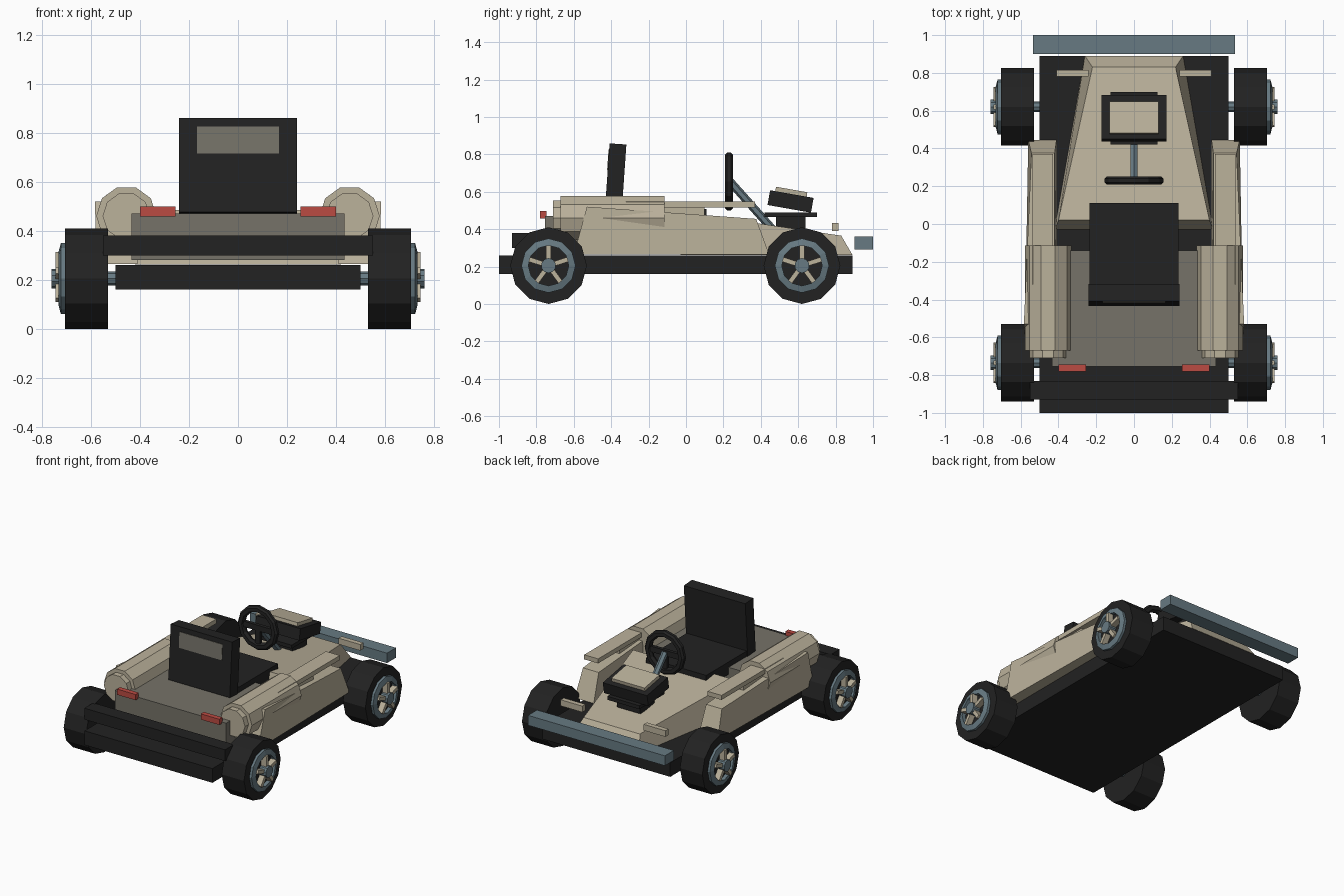
import bpy, bmesh, math
from mathutils import Vector, Matrix

if "Cube" in bpy.data.objects:
    bpy.data.objects.remove(bpy.data.objects["Cube"])


def mat(name, rgb):
    m = bpy.data.materials.new(name)
    m.diffuse_color = (*rgb, 1)
    m.use_nodes = True
    m.node_tree.nodes["Principled BSDF"].inputs["Base Color"].default_value = m.diffuse_color
    return m


CREAM = mat("cream paint", (0.50, 0.445, 0.33))
BLACK = mat("black rubber", (0.016, 0.016, 0.016))
BLUE = mat("blue grey metal", (0.135, 0.195, 0.225))
GREY = mat("warm grey", (0.18, 0.17, 0.14))
RED = mat("red lamp", (0.50, 0.07, 0.055))


def finish(name, bm, material):
    bmesh.ops.recalc_face_normals(bm, faces=bm.faces)
    me = bpy.data.meshes.new(name)
    bm.to_mesh(me)
    bm.free()
    me.materials.append(material)
    ob = bpy.data.objects.new(name, me)
    bpy.context.collection.objects.link(ob)
    return ob


def box(name, x, y, z, material, rot=None):
    """Box between ranges, optionally rotated about its centre."""
    bm = bmesh.new()
    bmesh.ops.create_cube(bm, size=1)
    size = [r[1] - r[0] for r in (x, y, z)]
    mid = Vector([(r[0] + r[1]) / 2 for r in (x, y, z)])
    m = Matrix.Translation(mid) @ (rot or Matrix()) @ Matrix.Diagonal((*size, 1))
    bm.transform(m)
    return finish(name, bm, material)


def rod(name, a, b, r, n, material, turn=0.0):
    """Prism with n sides from point a to point b."""
    a, b = Vector(a), Vector(b)
    d = b - a
    bm = bmesh.new()
    bmesh.ops.create_cone(bm, cap_ends=True, segments=n, radius1=r, radius2=r, depth=d.length)
    m = Matrix.Translation((a + b) / 2) @ d.to_track_quat('Z', 'Y').to_matrix().to_4x4()
    bm.transform(m @ Matrix.Rotation(turn, 4, 'Z'))
    return finish(name, bm, material)


def hexa(name, bottom, top, material):
    """Solid between two four-cornered outlines."""
    bm = bmesh.new()
    lo = [bm.verts.new(p) for p in bottom]
    hi = [bm.verts.new(p) for p in top]
    bm.faces.new(lo)
    bm.faces.new(hi)
    for i in range(4):
        j = (i + 1) % 4
        bm.faces.new((lo[i], lo[j], hi[j], hi[i]))
    return finish(name, bm, material)


def lathe(name, centre, axis, profile, n, material):
    """Closed (radius, offset) profile revolved round the X or Y axis."""
    bm = bmesh.new()
    rings = []
    for i in range(n):
        a = 2 * math.pi * i / n
        c, s = math.cos(a), math.sin(a)
        rings.append([bm.verts.new((o, r * c, r * s) if axis == 'X' else (r * c, o, r * s))
                      for r, o in profile])
    k = len(profile)
    for i in range(n):
        p, q = rings[i], rings[(i + 1) % n]
        for j in range(k):
            bm.faces.new((p[j], p[(j + 1) % k], q[(j + 1) % k], q[j]))
    bm.transform(Matrix.Translation(centre))
    return finish(name, bm, material)


# Chassis, bumpers and front wing
box("floor_pan", (-0.5, 0.5), (-1, 0.89), (0.16, 0.26), BLACK)
box("rear_bumper", (-0.55, 0.55), (-0.93, -0.83), (0.30, 0.38), BLACK)
box("front_wing", (-0.535, 0.535), (0.90, 1.0), (0.29, 0.36), BLUE)

# Nose and rear deck
hexa("nose",
     [(-0.42, -0.03, 0.262), (0.42, -0.03, 0.262), (0.26, 0.89, 0.262), (-0.26, 0.89, 0.262)],
     [(-0.40, 0.02, 0.485), (0.40, 0.02, 0.485), (0.22, 0.83, 0.365), (-0.22, 0.83, 0.365)], CREAM)
box("rear_deck", (-0.435, 0.435), (-0.755, -0.14), (0.28, 0.47), GREY)

# Seat
box("seat_cushion", (-0.235, 0.235), (-0.38, 0.11), (0.42, 0.508), BLACK)
tilt = Matrix.Rotation(math.radians(-4), 4, 'X')
box("seat_back", (-0.24, 0.24), (-0.422, -0.332), (0.472, 0.856), BLACK, tilt)
box("seat_back_panel", (-0.168, 0.168), (-0.418, -0.410), (0.715, 0.825), GREY, tilt)

# Dashboard pod on its plate
slope = Matrix.Rotation(math.radians(-10), 4, 'X')
box("dash_plate", (-0.125, 0.125), (0.42, 0.70), (0.465, 0.49), BLACK)
box("dash_stem", (-0.09, 0.09), (0.48, 0.64), (0.40, 0.47), BLACK)
box("dash_pod", (-0.173, 0.173), (0.441, 0.677), (0.508, 0.588), BLACK, slope)
box("dash_pad", (-0.13, 0.13), (0.478, 0.648), (0.585, 0.612), CREAM, slope)

# Steering wheel and column
W = (0, 0.23, 0.655)
lathe("steering_rim", W, 'Y',
      [(0.155, -0.01), (0.155, 0.01), (0.143, 0.022), (0.118, 0.022), (0.108, 0), (0.118, -0.022),
       (0.143, -0.022)], 12, BLACK)
box("steering_spoke", (-0.12, 0.12), (0.218, 0.242), (0.635, 0.675), BLACK)
box("steering_lower_spoke", (-0.02, 0.02), (0.218, 0.242), (0.53, 0.65), BLACK)
rod("steering_column", (0, 0.235, 0.655), (0, 0.48, 0.38), 0.022, 6, BLUE)

for s, side in ((-1, "left"), (1, "right")):
    def xr(a, b):
        return tuple(sorted((s * a, s * b)))

    # Side pod, its top rail and the round rear tank
    hexa(f"{side}_side_pod",
         [(s * 0.41, -0.60, 0.265), (s * 0.578, -0.60, 0.265), (s * 0.56, 0.445, 0.265),
          (s * 0.41, 0.445, 0.265)],
         [(s * 0.42, -0.53, 0.52), (s * 0.583, -0.53, 0.52), (s * 0.543, 0.375, 0.455),
          (s * 0.42, 0.375, 0.455)], CREAM)
    box(f"{side}_top_rail", xr(0.428, 0.537), (-0.32, 0.37), (0.515, 0.547), CREAM)
    box(f"{side}_rail_mount", xr(0.45, 0.52), (-0.32, 0.10), (0.46, 0.52), CREAM)
    t = math.radians(18)
    rod(f"{side}_tank", (s * 0.455, -0.67, 0.46), (s * 0.455, -0.115, 0.46), 0.123, 10, CREAM, t)
    rod(f"{side}_tank_cap", (s * 0.455, -0.71, 0.46), (s * 0.455, -0.67, 0.46), 0.097, 10, CREAM, t)

    # Lamps
    box(f"{side}_tail_lamp", xr(0.255, 0.40), (-0.78, -0.745), (0.458, 0.498), RED)
    box(f"{side}_head_lamp", xr(0.24, 0.41), (0.78, 0.815), (0.39, 0.433), CREAM)

    # Wheels: tyre, rim, five spokes, hub and axle
    for y, end in ((-0.735, "rear"), (0.62, "front")):
        n = f"{side}_{end}"
        z = 0.205
        rod(n + "_tyre", (s * 0.53, y, z), (s * 0.705, y, z), 0.205, 12, BLACK)
        rod(n + "_axle", (s * 0.40, y, z), (s * 0.54, y, z), 0.028, 8, BLUE)
        lathe(n + "_rim", (0, y, z), 'X',
              [(0.145, s * 0.70), (0.145, s * 0.722), (0.108, s * 0.732), (0.108, s * 0.70)], 12, BLUE)
        for i in range(5):
            spoke = box(f"{n}_spoke_{i + 1}", xr(0.70, 0.745), (-0.0125, 0.0125), (0.03, 0.108), CREAM)
            spoke.data.transform(Matrix.Translation((0, y, z)) @
                                 Matrix.Rotation(2 * math.pi * i / 5, 4, 'X'))
        rod(n + "_hub", (s * 0.70, y, z), (s * 0.76, y, z), 0.04, 10, BLUE)
